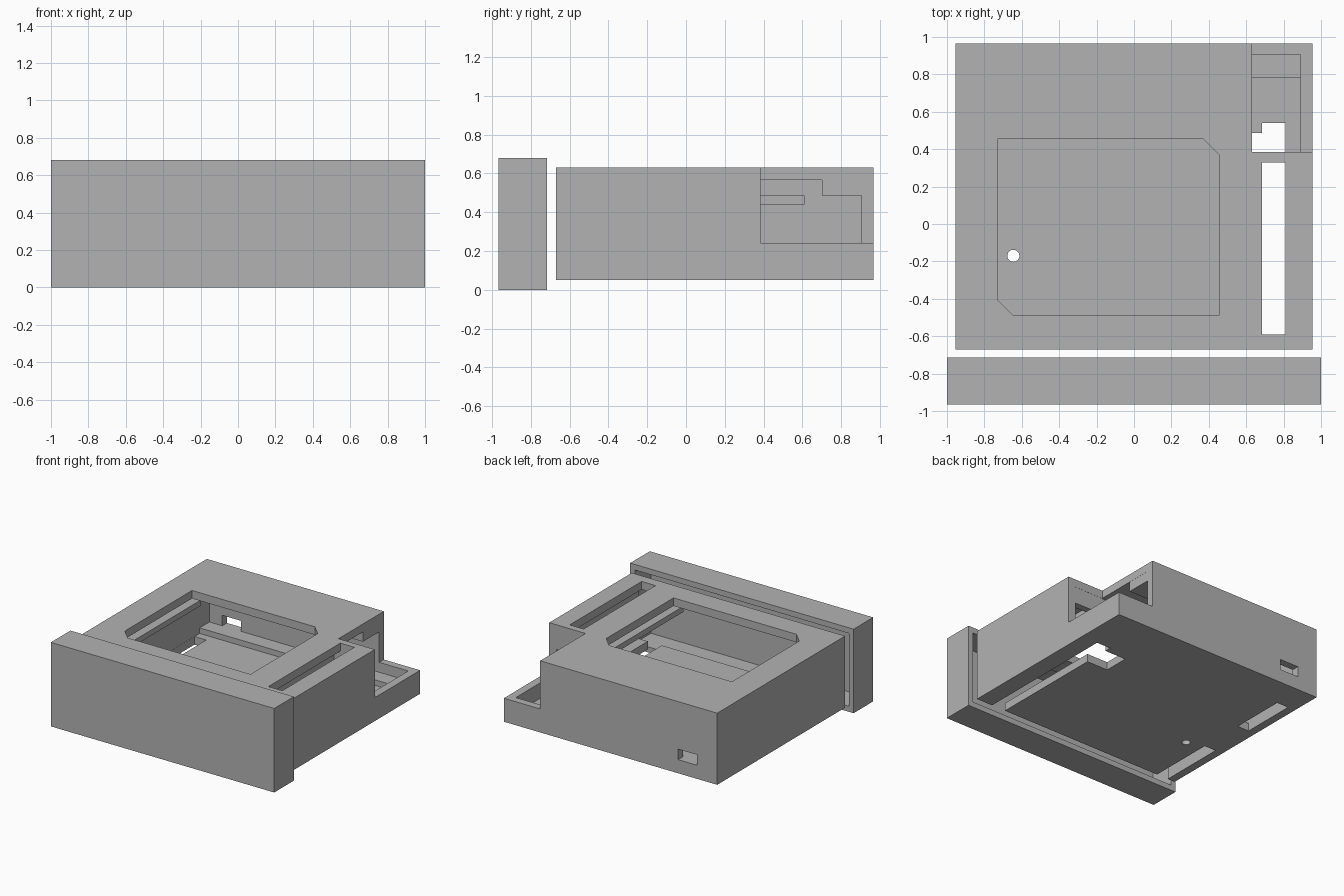
import bpy
import bmesh
import math

cube = bpy.data.objects.get("Cube")
if cube:
    bpy.data.objects.remove(cube, do_unlink=True)

grey = bpy.data.materials.new("plain grey")
grey.use_nodes = True
colour = (0.45, 0.45, 0.45, 1)
grey.diffuse_color = colour
grey.node_tree.nodes["Principled BSDF"].inputs["Base Color"].default_value = colour


def prism(name, outline, z0, z1):
    """Extrude a flat outline from z0 to z1."""
    bm = bmesh.new()
    face = bm.faces.new([bm.verts.new((x, y, z0)) for x, y in outline])
    top = bmesh.ops.extrude_face_region(bm, geom=[face])["geom"]
    verts = [v for v in top if isinstance(v, bmesh.types.BMVert)]
    bmesh.ops.translate(bm, vec=(0, 0, z1 - z0), verts=verts)
    bmesh.ops.recalc_face_normals(bm, faces=bm.faces)
    mesh = bpy.data.meshes.new(name)
    bm.to_mesh(mesh)
    bm.free()
    mesh.materials.append(grey)
    obj = bpy.data.objects.new(name, mesh)
    bpy.context.collection.objects.link(obj)
    return obj


def box(name, x, y, z):
    corners = [(x[0], y[0]), (x[1], y[0]), (x[1], y[1]), (x[0], y[1])]
    return prism(name, corners, z[0], z[1])


def cut(target, cutter):
    """Subtract the cutter from the target and discard it."""
    mod = target.modifiers.new("cut", "BOOLEAN")
    mod.operation = "DIFFERENCE"
    mod.solver = "EXACT"
    mod.object = cutter
    cutter.hide_render = True
    bpy.context.view_layer.objects.active = target
    bpy.ops.object.modifier_apply(modifier=mod.name)
    bpy.data.objects.remove(cutter, do_unlink=True)


# Front cap, hollow towards the back
cap = box("front_cap", (-1, 1), (-0.965, -0.715), (0, 0.68))
cut(cap, box("cap_hollow", (-0.958, 0.958), (-0.92, -0.6), (0.045, 0.635)))

# Main shell, open at the front
LOW, FLOOR, CEILING, TOP = 0.05, 0.115, 0.565, 0.63
body = box("body_shell", (-0.955, 0.955), (-0.67, 0.965), (LOW, TOP))
cut(body, box("cavity", (-0.89, 0.89), (-0.8, 0.905), (FLOOR, CEILING)))

# Window with two clipped corners, and the long slot beside it
window = [(-0.645, -0.49), (0.455, -0.49), (0.455, 0.37),
          (0.37, 0.455), (-0.73, 0.455), (-0.73, -0.405)]
cut(body, prism("window", window, 0.5, 0.8))
cut(body, box("top_slot", (0.685, 0.81), (-0.59, 0.33), (0.5, 0.8)))

# Stepped back corner
cut(body, box("corner_step", (0.63, 1.1), (0.385, 1.1), (0.24, 0.8)))

# Floor openings
floor_cuts = [((0.685, 0.81), (-0.8, 0.54)),
              ((0.495, 0.7), (0.28, 0.487)),
              ((-0.889, -0.785), (-0.8, -0.12)),
              ((-0.889, -0.785), (0.26, 0.715))]
for x, y in floor_cuts:
    cut(body, box("floor_opening", x, y, (-0.1, FLOOR + 0.05)))

# Round floor hole
ring = [(-0.645 + 0.032 * math.cos(i * math.tau / 32),
         -0.17 + 0.032 * math.sin(i * math.tau / 32)) for i in range(32)]
cut(body, prism("round_hole", ring, -0.1, 0.2))

# Port through the back wall
cut(body, box("port", (-0.775, -0.605), (0.85, 1.1), (0.16, 0.245)))

# Inner parts: back ledge, panel stop, side rails and their hanger
box("back_ledge", (-0.9, 0.9), (0.78, 0.91), (FLOOR - 0.01, 0.16))
box("panel_stop", (-0.9, 0.629), (0.70, 0.91), (0.485, CEILING + 0.01))
box("right_rail", (-0.9, -0.76), (-0.67, 0.61), (0.44, 0.485))
box("left_rail", (0.49, 0.63), (-0.67, 0.61), (0.44, 0.485))
box("rail_hanger", (0.57, 0.63), (-0.67, 0.38), (0.48, CEILING + 0.01))

# Short wall hanging under the top at the corner step
box("step_wall", (0.63, 0.9), (0.33, 0.384), (0.43, CEILING + 0.01))
